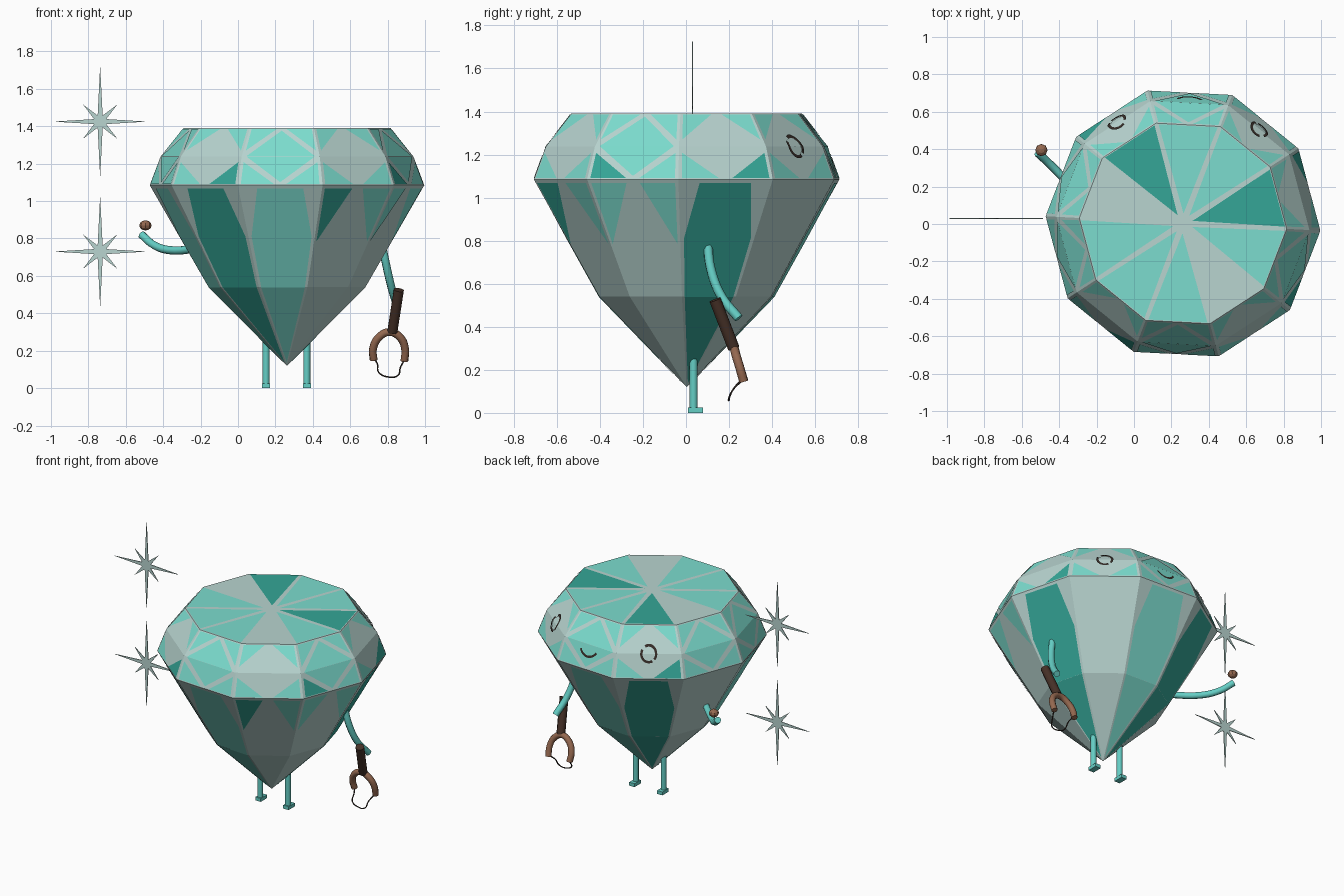
import bpy, bmesh, math
from mathutils import Vector

if "Cube" in bpy.data.objects:
    bpy.data.objects.remove(bpy.data.objects["Cube"])


def material(name, r, g, b):
    m = bpy.data.materials.new(name)
    m.use_nodes = True
    m.diffuse_color = (r, g, b, 1)
    bsdf = m.node_tree.nodes["Principled BSDF"]
    bsdf.inputs["Base Color"].default_value = (r, g, b, 1)
    bsdf.inputs["Roughness"].default_value = 0.6
    return m


PALE = material("pale grey teal", 0.48, 0.66, 0.63)
MID = material("bright teal", 0.2, 0.72, 0.62)
DARK = material("deep teal", 0.035, 0.38, 0.31)
LIMB = material("limb teal", 0.13, 0.62, 0.56)
HANDLE = material("dark brown", 0.06, 0.03, 0.02)
WOOD = material("wood brown", 0.3, 0.14, 0.08)
INK = material("ink brown", 0.035, 0.025, 0.02)

CENTER = Vector((0.262, 0.003, 0))
SIDES = 10
# Gem rings from the tip to the middle of the table: radius, height
RINGS = [(0, 0.12), (0.42, 0.54), (0.735, 1.085), (0.677, 1.238), (0.555, 1.39), (0, 1.39)]
TIP, PAVILION, LOWER_CROWN, UPPER_CROWN, TABLE = range(5)


def finish(bm, name, mats):
    me = bpy.data.meshes.new(name)
    bm.to_mesh(me)
    bm.free()
    for m in mats:
        me.materials.append(m)
    ob = bpy.data.objects.new(name, me)
    bpy.context.collection.objects.link(ob)
    return ob


def ring_point(ring, k):
    r, z = RINGS[ring]
    a = math.radians(36 * k - 3)
    return CENTER + Vector((r * math.cos(a), r * math.sin(a), z))


def facet_point(band, k, u, v):
    low = ring_point(band, k).lerp(ring_point(band, k + 1), (u + 1) / 2)
    high = ring_point(band + 1, k).lerp(ring_point(band + 1, k + 1), (u + 1) / 2)
    return low.lerp(high, v)


# Gem body
bm = bmesh.new()
for band in range(5):
    for k in range(SIDES):
        quad = [ring_point(band, k), ring_point(band, k + 1),
                ring_point(band + 1, k + 1), ring_point(band + 1, k)]
        if band == TIP:
            quad.pop(0)
        elif band == TABLE:
            quad.pop()
        bm.faces.new([bm.verts.new(p) for p in quad])
bmesh.ops.remove_doubles(bm, verts=bm.verts, dist=0.0005)
bmesh.ops.recalc_face_normals(bm, faces=bm.faces)
finish(bm, "gem_body", [PALE])

# Coloured facet panels, laid just above the gem
panels = bmesh.new()
CODES = "pmd"


def panel(band, k, code, outline):
    if code == "p":
        return
    n = (facet_point(band, k, 1, 0.5) - facet_point(band, k, -1, 0.5)).cross(
        facet_point(band, k, 0, 1) - facet_point(band, k, 0, 0)).normalized()
    verts = [panels.verts.new(facet_point(band, k, u, v) + n * 0.003) for u, v in outline]
    panels.faces.new(verts).material_index = CODES.index(code)


def corner(side, v0, v1):
    return [(side * 0.93, v0), (side * 0.93, v1), (side * 0.15, v0)][::-side]


TABLE_CODES = "dmmdpmmmpm"
DIAMONDS = "ppmpmmpmpm"
LOW_LEFT = "mmmmmmmmmd"
LOW_RIGHT = "dmmdmmdmmm"
KITES = "dpmdpmdmpp"
TOP_LEFT = "pppppmppdm"
for k in range(SIDES):
    panel(TABLE, k, TABLE_CODES[k], [(-0.93, 0.01), (0.93, 0.01), (0, 0.9)])
    # crown: a diamond over both bands with four corner triangles
    panel(UPPER_CROWN, k, DIAMONDS[k], [(-0.88, 0), (0.88, 0), (0, 0.9)])
    panel(LOWER_CROWN, k, DIAMONDS[k], [(0, 0.1), (0.88, 1), (-0.88, 1)])
    for side, codes in ((-1, LOW_LEFT), (1, LOW_RIGHT)):
        panel(UPPER_CROWN, k, "m", corner(side, 0.96, 0.2))
        panel(LOWER_CROWN, k, codes[k], corner(side, 0.04, 0.8))
    # pavilion: long kites, or small triangles under the girdle
    panel(PAVILION, k, KITES[k], [(-0.9, 0), (0.9, 0), (0.9, 0.5), (0.55, 0.97),
                                  (-0.55, 0.97), (-0.9, 0.5)])
    panel(TIP, k, KITES[k], [(0, 0.05), (0.9, 1), (-0.9, 1)])
    if KITES[k] == "p":
        panel(PAVILION, k, TOP_LEFT[k], corner(-1, 0.97, 0.45))
        panel(PAVILION, k, "m" if k > 7 else "p", corner(1, 0.97, 0.45))
finish(panels, "facet_panels", [PALE, MID, DARK])


# Face, on the crown facets at the back
def crown_point(k, s, z, lift):
    i = LOWER_CROWN if z < RINGS[3][1] else UPPER_CROWN
    (r0, z0), (r1, z1) = RINGS[i], RINGS[i + 1]
    r = r0 + (r1 - r0) * (z - z0) / (z1 - z0)
    a = math.radians(36 * k + 15)
    out = Vector((math.cos(a), math.sin(a), 0))
    across = Vector((-math.sin(a), math.cos(a), 0))
    return CENTER + out * (r * math.cos(math.pi / SIDES) + lift) + across * s + Vector((0, 0, z))


def arc_plate(name, k, z, r_in, r_out, start, end, lift, mat):
    bm = bmesh.new()
    steps = round((end - start) / 10)
    rows = []
    for i in range(steps + 1):
        a = math.radians(start + 10 * i)
        rows.append([bm.verts.new(crown_point(k, r * math.cos(a), z + r * math.sin(a), lift))
                     for r in (r_in, r_out)])
    for (a, b), (c, d) in zip(rows, rows[1:]):
        bm.faces.new((a, b, d, c))
    finish(bm, name, [mat])


for side, k in (("left", 1), ("right", 3)):
    arc_plate(side + "_eye_white", k, 1.238, 0.001, 0.042, 0, 360, 0.006, PALE)
    arc_plate(side + "_eye_ring_upper", k, 1.238, 0.04, 0.055, -40, 120, 0.009, INK)
    arc_plate(side + "_eye_ring_lower", k, 1.238, 0.04, 0.055, 150, 300, 0.009, INK)
arc_plate("mouth", 2, 1.24, 0.066, 0.08, 210, 330, 0.008, INK)


# Limbs and slingshot
def tube(name, points, radius, mat, curved=True):
    cu = bpy.data.curves.new(name, "CURVE")
    cu.dimensions = "3D"
    cu.bevel_depth = radius
    cu.bevel_resolution = 2
    cu.resolution_u = 5
    cu.use_fill_caps = True
    sp = cu.splines.new("BEZIER")
    sp.bezier_points.add(len(points) - 1)
    for bp, p in zip(sp.bezier_points, points):
        bp.co = p
        bp.handle_left_type = bp.handle_right_type = "AUTO" if curved else "VECTOR"
    cu.materials.append(mat)
    ob = bpy.data.objects.new(name, cu)
    bpy.context.collection.objects.link(ob)
    bpy.ops.object.select_all(action="DESELECT")
    ob.select_set(True)
    bpy.context.view_layer.objects.active = ob
    bpy.ops.object.convert(target="MESH")
    bpy.ops.object.shade_smooth_by_angle(angle=math.radians(50))


for side, x in (("right", 0.15), ("left", 0.368)):
    tube(side + "_leg", [(x, 0.035, 0.27), (x, 0.035, 0.01)], 0.019, LIMB, False)
    bpy.ops.mesh.primitive_cube_add(size=1, location=(x, 0.045, 0.012))
    foot = bpy.context.object
    foot.name = side + "_foot"
    foot.scale = (0.042, 0.07, 0.024)
    foot.data.materials.append(LIMB)

tube("left_arm", [(0.765, 0.1, 0.79), (0.79, 0.115, 0.67), (0.82, 0.165, 0.54),
                  (0.85, 0.245, 0.44)], 0.022, LIMB)
tube("right_arm", [(-0.2, 0.08, 0.75), (-0.36, 0.23, 0.737), (-0.45, 0.32, 0.765),
                   (-0.515, 0.38, 0.82)], 0.022, LIMB)

bpy.ops.mesh.primitive_uv_sphere_add(segments=8, ring_count=6, radius=0.033,
                                     location=(-0.495, 0.395, 0.87))
pellet = bpy.context.object
pellet.name = "pellet"
pellet.scale.z = 0.82
pellet.data.materials.append(WOOD)

tube("slingshot_handle", [(0.86, 0.135, 0.525), (0.825, 0.222, 0.3)], 0.029, HANDLE, False)
tube("slingshot_fork", [(0.725, 0.268, 0.15), (0.722, 0.25, 0.21), (0.752, 0.232, 0.27),
                        (0.81, 0.225, 0.3), (0.868, 0.232, 0.27), (0.893, 0.25, 0.21),
                        (0.89, 0.268, 0.145)], 0.021, WOOD)
tube("slingshot_band", [(0.725, 0.268, 0.16), (0.745, 0.235, 0.13), (0.752, 0.205, 0.085),
                        (0.8, 0.2, 0.06), (0.855, 0.2, 0.068), (0.868, 0.22, 0.11),
                        (0.89, 0.262, 0.15)], 0.004, INK)

# Sparkles: flat eight-pointed stars
for name, z in (("upper_sparkle", 1.425), ("lower_sparkle", 0.73)):
    bm = bmesh.new()
    reach = (0.25, 0.13, 0.3, 0.13)
    outline = []
    for i in range(16):
        r = 0.035 if i % 2 else reach[i // 2 % 4]
        a = math.tau * i / 16
        outline.append(bm.verts.new((-0.737 + r * math.cos(a), 0.028, z + r * math.sin(a))))
    star = bm.faces.new(outline)
    ext = bmesh.ops.extrude_face_region(bm, geom=[star], use_keep_orig=True)
    for v in ext["geom"]:
        if isinstance(v, bmesh.types.BMVert):
            v.co.y += 0.005
    bmesh.ops.recalc_face_normals(bm, faces=bm.faces)
    finish(bm, name, [PALE])
